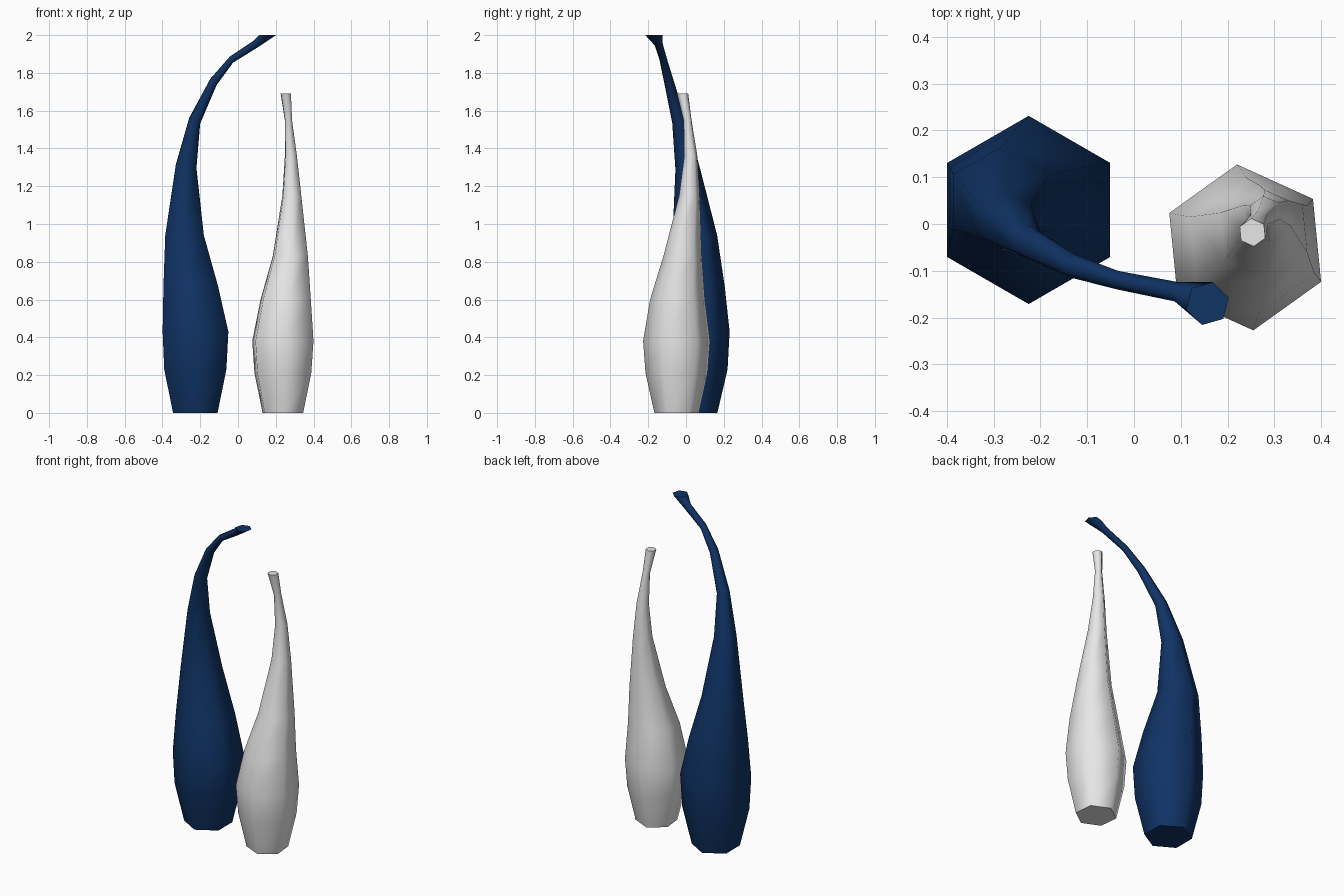
import bpy, bmesh, math
from mathutils import Vector, Matrix

if "Cube" in bpy.data.objects:
    bpy.data.objects.remove(bpy.data.objects["Cube"])


def material(name, rgb):
    m = bpy.data.materials.new(name)
    m.diffuse_color = (*rgb, 1)
    m.use_nodes = True
    m.node_tree.nodes["Principled BSDF"].inputs["Base Color"].default_value = m.diffuse_color
    return m


def vase(name, mat, rings, angle, tilt_from, end_twist=0):
    """Loft six-sided rings (x, y, z, radius); necks above tilt_from lean along the path."""
    bm = bmesh.new()
    loops = []
    for i, (x, y, z, r) in enumerate(rings):
        c = Vector((x, y, z))
        rot = Matrix.Identity(3)
        last = i == len(rings) - 1
        if z > tilt_from and not last:
            d = (Vector(rings[i + 1][:3]) - c).normalized()
            rot = Vector((0, 0, 1)).rotation_difference(d).to_matrix()
        a0 = math.radians(angle + (end_twist if last else 0))
        loops.append([bm.verts.new(c + rot @ Vector((r * math.cos(a0 + k * math.pi / 3),
                                                     r * math.sin(a0 + k * math.pi / 3), 0)))
                      for k in range(6)])
    for a, b in zip(loops, loops[1:]):
        for k in range(6):
            n = (k + 1) % 6
            bm.faces.new((a[k], a[n], b[n], b[k])).smooth = True
    # flat base and mouth with crisp rims
    for loop in (loops[0][::-1], loops[-1]):
        cap = bm.faces.new(loop)
        for e in cap.edges:
            e.smooth = False
    me = bpy.data.meshes.new(name)
    bm.to_mesh(me)
    bm.free()
    me.materials.append(mat)
    ob = bpy.data.objects.new(name, me)
    bpy.context.collection.objects.link(ob)
    return ob


blue = material("navy blue", (0.005, 0.033, 0.13))
white = material("off white", (0.8, 0.8, 0.8))

# tall vase with a long bent neck
vase("tall_blue_vase", blue, [
    (-0.226, 0.03, 0, 0.136), (-0.226, 0.03, 0.23, 0.19), (-0.225, 0.03, 0.43, 0.201),
    (-0.25, 0.038, 0.67, 0.167), (-0.283, 0.047, 0.94, 0.118), (-0.275, 0.007, 1.30, 0.064),
    (-0.23, -0.037, 1.545, 0.037), (-0.13, -0.09, 1.752, 0.026), (-0.035, -0.12, 1.87, 0.02),
    (0.092, -0.145, 1.952, 0.022), (0.157, -0.17, 2.0, 0.047)], 30, 1.2, -14)

# shorter vase with a slim, nearly upright neck
vase("short_white_vase", white, [
    (0.2375, -0.05, 0, 0.118), (0.2375, -0.05, 0.21, 0.165), (0.2375, -0.05, 0.38, 0.178),
    (0.2525, -0.045, 0.60, 0.146), (0.277, -0.018, 0.83, 0.102), (0.285, 0.018, 1.15, 0.055),
    (0.28, 0.025, 1.36, 0.035), (0.267, 0.008, 1.55, 0.021), (0.253, -0.018, 1.69, 0.03)],
    35.6, 1.3)
